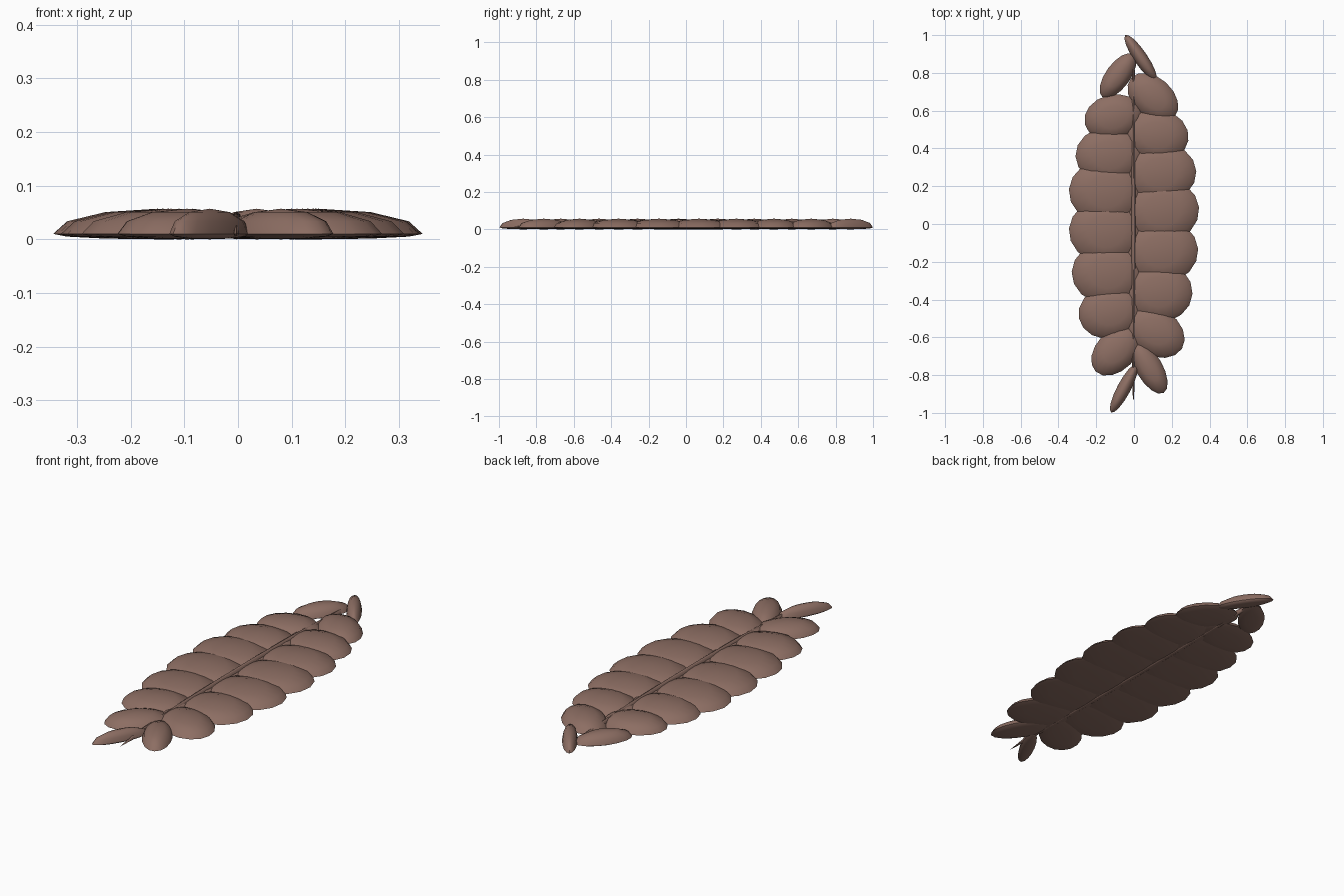
import bpy
import bmesh
import math
from mathutils import Matrix

cube = bpy.data.objects.get("Cube")
if cube:
    bpy.data.objects.remove(cube, do_unlink=True)

# One brown for the whole piece
brown = bpy.data.materials.new("warm_brown")
brown.use_nodes = True
colour = (.266, .156, .125, 1)
brown.diffuse_color = colour
brown.node_tree.nodes["Principled BSDF"].inputs["Base Color"].default_value = colour

RIM = .01      # height of the widest outline
CROWN = .047   # dome height above the outline


def add_dome(name, x, y, angle, half_length, half_width, crown=CROWN, segments=16):
    """Low dome with a nearly flat underside, standing on the ground."""
    bm = bmesh.new()
    bmesh.ops.create_uvsphere(bm, u_segments=segments, v_segments=6, radius=1)
    for v in bm.verts:
        v.co.x *= half_length
        v.co.y *= half_width
        v.co.z = RIM + v.co.z * (crown if v.co.z > 0 else RIM)
    bmesh.ops.rotate(bm, verts=bm.verts, cent=(0, 0, 0),
                     matrix=Matrix.Rotation(math.radians(angle), 3, "Z"))
    bmesh.ops.translate(bm, verts=bm.verts, vec=(x, y, 0))
    mesh = bpy.data.meshes.new(name)
    bm.to_mesh(mesh)
    bm.free()
    mesh.materials.append(brown)
    obj = bpy.data.objects.new(name, mesh)
    bpy.context.collection.objects.link(obj)
    bpy.ops.object.select_all(action="DESELECT")
    bpy.context.view_layer.objects.active = obj
    obj.select_set(True)
    bpy.ops.object.shade_smooth_by_angle(angle=math.radians(50))
    return obj


# Strands from back to front: distance out, y, outward tilt, half length, half width
left_strands = [
    (.035, .88, -56, .145, .036),
    (.10, .67, -42, .155, .105),
    (.12, .47, -10, .17, .14),
    (.14, .27, 3, .19, .16),
    (.15, .07, 5, .195, .17),
    (.145, -.145, 4, .195, .17),
    (.13, -.36, -3, .18, .16),
    (.11, -.57, -32, .17, .125),
    (.08, -.76, -60, .155, .07),
]
right_strands = [
    (.085, .785, -54, .14, .065),
    (.11, .565, -14, .155, .12),
    (.13, .365, -2, .18, .15),
    (.15, .17, 4, .195, .17),
    (.15, -.04, 5, .195, .17),
    (.14, -.26, 2, .19, .165),
    (.125, -.465, -12, .17, .142),
    (.095, -.67, -46, .155, .105),
    (.053, -.87, -62, .145, .036),
]

for label, side, strands in (("left", 1, left_strands), ("right", -1, right_strands)):
    for i, (out, y, tilt, length, width) in enumerate(strands):
        add_dome(f"{label}_strand_{i + 1}", side * out, y, side * tilt, length, width)

# Slim spine running down the middle
add_dome("centre_spine", -.003, 0, 90, .94, .014, crown=.042, segments=24)
